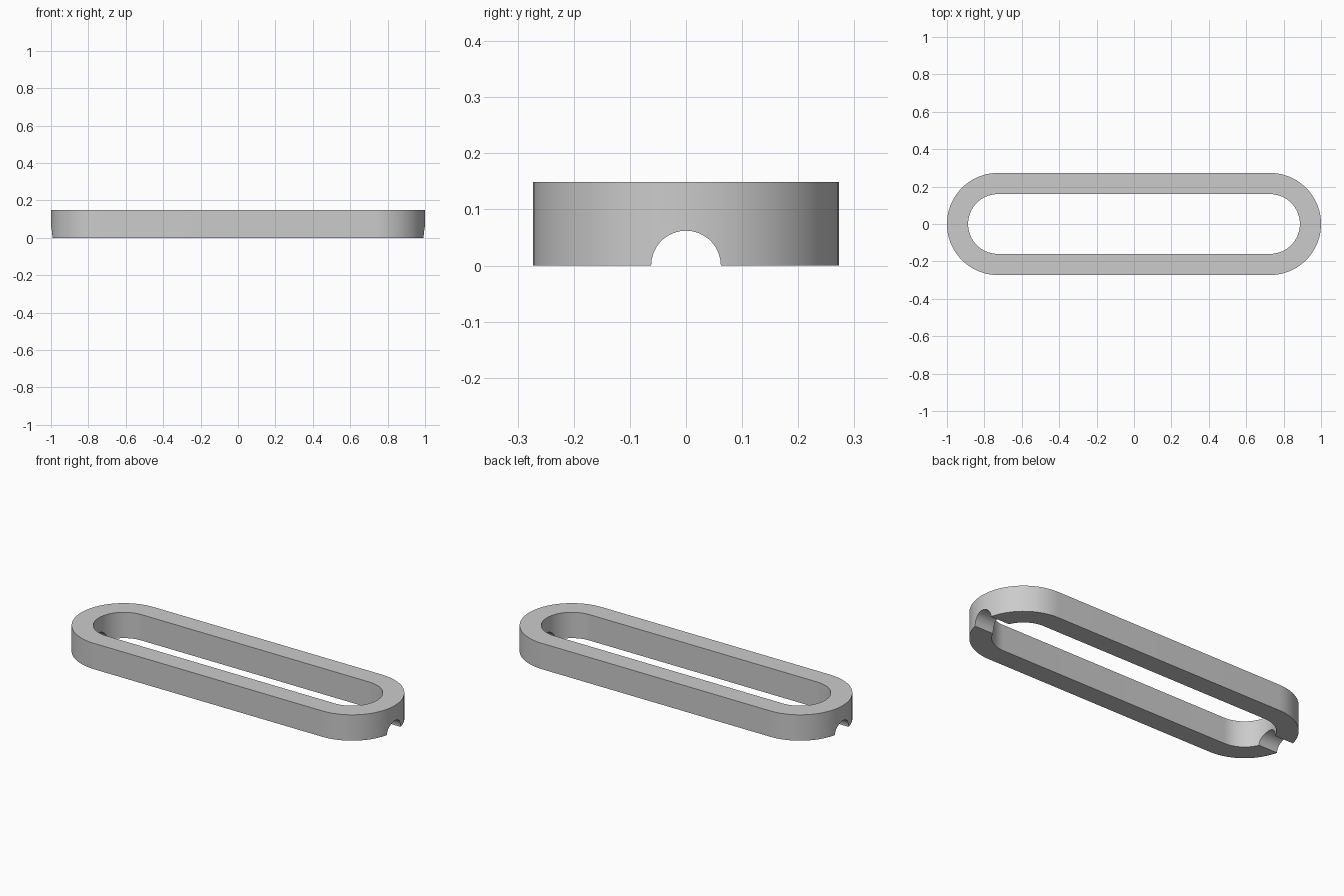
import bpy
import bmesh
from math import cos, sin, pi, radians

OUTER_R, INNER_R = 0.273, 0.16
HALF_STRAIGHT = 1 - OUTER_R
HEIGHT = 0.149
GROOVE_R = 0.062
ARC_STEPS = 48

cube = bpy.data.objects.get("Cube")
if cube:
    bpy.data.objects.remove(cube, do_unlink=True)

grey = bpy.data.materials.new("plain grey")
grey.use_nodes = True
colour = (0.6, 0.6, 0.6, 1)
grey.diffuse_color = colour
grey.node_tree.nodes["Principled BSDF"].inputs["Base Color"].default_value = colour


def new_object(name, bm):
    bmesh.ops.recalc_face_normals(bm, faces=bm.faces)
    mesh = bpy.data.meshes.new(name)
    bm.to_mesh(mesh)
    bm.free()
    mesh.materials.append(grey)
    obj = bpy.data.objects.new(name, mesh)
    bpy.context.collection.objects.link(obj)
    return obj


def slot_loop(bm, radius, z):
    """Rounded slot outline: two half circles joined by straight sides."""
    loop = []
    for side, start in ((1, -pi / 2), (-1, pi / 2)):
        for i in range(ARC_STEPS + 1):
            a = start + pi * i / ARC_STEPS
            loop.append(bm.verts.new((side * HALF_STRAIGHT + radius * cos(a), radius * sin(a), z)))
    return loop


# Oblong ring: four outlines bridged into a closed rectangular section
bm = bmesh.new()
loops = [slot_loop(bm, r, z) for r, z in
         ((OUTER_R, 0), (OUTER_R, HEIGHT), (INNER_R, HEIGHT), (INNER_R, 0))]
count = len(loops[0])
for k in range(4):
    a, b = loops[k], loops[(k + 1) % 4]
    for i in range(count):
        j = (i + 1) % count
        bm.faces.new((a[i], a[j], b[j], b[i]))
ring = new_object("oblong_ring", bm)

# Round groove running lengthwise under both ends
bm = bmesh.new()
bmesh.ops.create_cone(bm, cap_ends=True, segments=64, radius1=GROOVE_R, radius2=GROOVE_R, depth=2.4)
groove = new_object("groove_cutter", bm)
groove.rotation_euler.y = radians(90)
groove.hide_render = True

cut = ring.modifiers.new("end_grooves", "BOOLEAN")
cut.operation = "DIFFERENCE"
cut.solver = "EXACT"
cut.object = groove

bpy.ops.object.select_all(action="DESELECT")
ring.select_set(True)
bpy.context.view_layer.objects.active = ring
bpy.ops.object.modifier_apply(modifier=cut.name)
bpy.data.objects.remove(groove, do_unlink=True)
bpy.ops.object.shade_smooth_by_angle(angle=radians(30))
